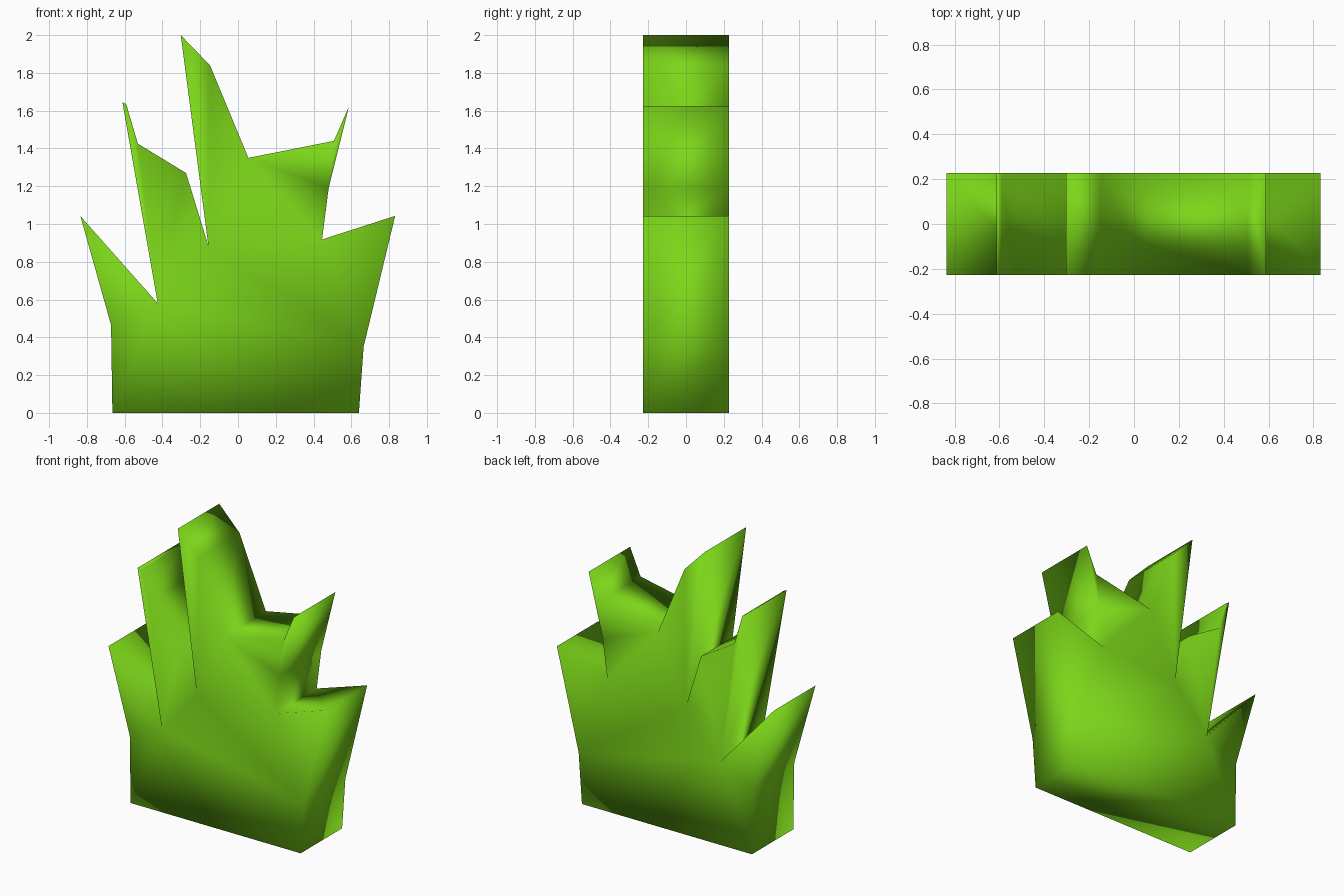
import bpy, bmesh
from mathutils import Vector

if "Cube" in bpy.data.objects:
    bpy.data.objects.remove(bpy.data.objects["Cube"])

HALF_DEPTH = 0.227

# Front silhouette (x, z), counterclockwise from the bottom left
outline = [
    (-0.665, 0), (0.64, 0), (0.665, 0.35), (0.832, 1.043),      # base, right blade
    (0.445, 0.918), (0.48, 1.19), (0.588, 1.625), (0.508, 1.44),  # upper right blade
    (0.055, 1.35), (-0.148, 1.84), (-0.303, 2.0),               # tall middle blade
    (-0.157, 0.885), (-0.275, 1.27), (-0.53, 1.425),            # upper left blade
    (-0.592, 1.635), (-0.612, 1.645),
    (-0.425, 0.58), (-0.835, 1.043), (-0.672, 0.465),           # left blade
]

# Extrude the silhouette into a solid tuft
bm = bmesh.new()
face = bm.faces.new([bm.verts.new((x, -HALF_DEPTH, z)) for x, z in outline])
result = bmesh.ops.extrude_face_region(bm, geom=[face], use_keep_orig=True)
back = [v for v in result["geom"] if isinstance(v, bmesh.types.BMVert)]
bmesh.ops.translate(bm, verts=back, vec=Vector((0, 2 * HALF_DEPTH, 0)))
bmesh.ops.triangulate(bm, faces=[f for f in bm.faces if len(f.verts) > 4])
bmesh.ops.recalc_face_normals(bm, faces=bm.faces)

# Rounded shading across every edge
for f in bm.faces:
    f.smooth = True
mesh = bpy.data.meshes.new("grass_tuft")
bm.to_mesh(mesh)
bm.free()

# Grass green
green = bpy.data.materials.new("grass_green")
green.diffuse_color = (0.2, 0.67, 0.01, 1)
green.use_nodes = True
green.node_tree.nodes["Principled BSDF"].inputs["Base Color"].default_value = green.diffuse_color
mesh.materials.append(green)

tuft = bpy.data.objects.new("grass_tuft", mesh)
bpy.context.collection.objects.link(tuft)
